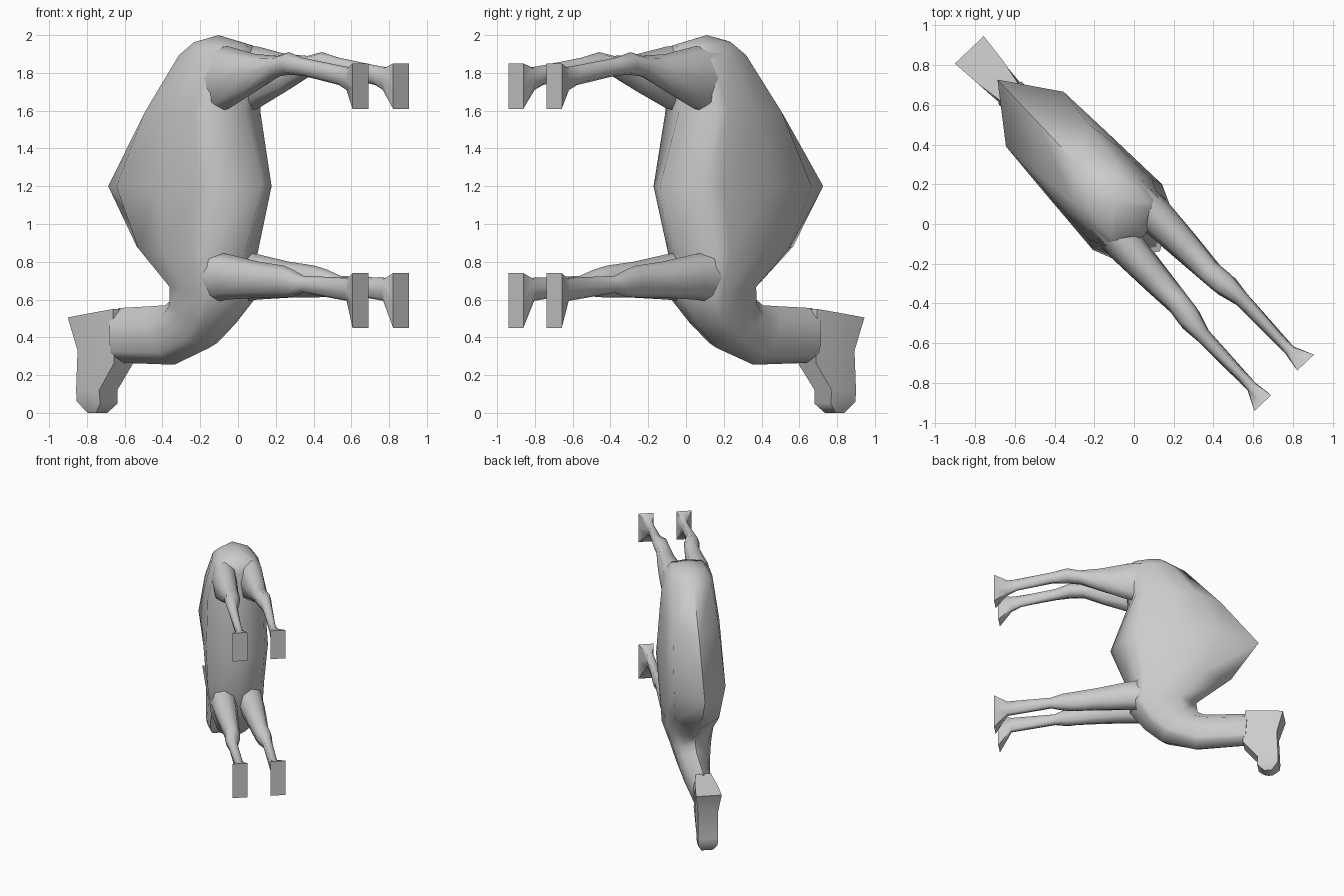
import bpy, bmesh, math

cube = bpy.data.objects.get("Cube")
if cube:
    bpy.data.objects.remove(cube)

# Axes of the animal: u runs from hooves to hump, w is sideways, z runs muzzle to rump
ANGLE = math.radians(43.4)
CA, SA = math.cos(ANGLE), math.sin(ANGLE)


def place(u, w, z):
    return (-SA * u + CA * w, CA * u + SA * w, z)


grey = bpy.data.materials.new("plain_grey")
grey.use_nodes = True
GREY = (0.6, 0.6, 0.6, 1)
grey.diffuse_color = GREY
grey.node_tree.nodes["Principled BSDF"].inputs["Base Color"].default_value = GREY


def loft(name, rings, start_tip=None, sharp=60):
    """Skin a list of equal rings of (u, w, z) points, capping both ends."""
    bm = bmesh.new()
    rows = [[bm.verts.new(place(*p)) for p in ring] for ring in rings]
    n = len(rows[0])
    for a, b in zip(rows, rows[1:]):
        for i in range(n):
            j = (i + 1) % n
            bm.faces.new((a[i], a[j], b[j], b[i]))
    if start_tip:
        tip = bm.verts.new(place(*start_tip))
        for i in range(n):
            bm.faces.new((rows[0][i], rows[0][(i + 1) % n], tip))
    else:
        bm.faces.new(rows[0])
    bm.faces.new(rows[-1])
    bmesh.ops.recalc_face_normals(bm, faces=bm.faces)
    mesh = bpy.data.meshes.new(name)
    bm.to_mesh(mesh)
    bm.free()
    mesh.materials.append(grey)
    obj = bpy.data.objects.new(name, mesh)
    bpy.context.collection.objects.link(obj)
    bpy.ops.object.select_all(action='DESELECT')
    obj.select_set(True)
    bpy.context.view_layer.objects.active = obj
    bpy.ops.object.shade_smooth_by_angle(angle=math.radians(sharp))
    return obj


def body_ring(top, bottom, shoulder, mid, flank, low):
    """Mirrored ring between a ridge point and a belly point."""
    side = []
    for t, w in ((0.23, shoulder), (0.5, mid), (0.8, flank), (0.88, low)):
        u = top[0] + (bottom[0] - top[0]) * t
        z = top[1] + (bottom[1] - top[1]) * t
        side.append((u, w, z))
    mirror = [(u, -w, z) for u, w, z in reversed(side)]
    return [(top[0], 0, top[1])] + side + [(bottom[0], 0, bottom[1])] + mirror


# Trunk, chest and neck
trunk = [
    ((0.30, 1.97), (-0.04, 1.94), 0.11, 0.13, 0.13, 0.11),
    ((0.41, 1.90), (-0.08, 1.87), 0.15, 0.18, 0.18, 0.15),
    ((0.70, 1.59), (-0.05, 1.60), 0.18, 0.21, 0.22, 0.20),
    ((1.00, 1.20), (-0.19, 1.20), 0.20, 0.22, 0.24, 0.20),
    ((0.78, 0.88), (-0.05, 0.84), 0.17, 0.20, 0.22, 0.19),
    ((0.50, 0.68), (-0.03, 0.62), 0.14, 0.18, 0.20, 0.18),
    ((0.51, 0.60), (0.09, 0.46), 0.11, 0.15, 0.15, 0.12),
    ((0.56, 0.57), (0.22, 0.345), 0.09, 0.13, 0.12, 0.10),
    ((0.66, 0.565), (0.49, 0.255), 0.08, 0.10, 0.09, 0.07),
    ((0.92, 0.555), (0.90, 0.265), 0.07, 0.08, 0.075, 0.065),
]
loft("body_and_neck", [body_ring(*r) for r in trunk], start_tip=(0.15, 0, 2.0))

# Head: each ring has a throat side and a brow side as (u, z, half width)
head = [
    ((0.90, 0.55, 0.06), (1.206, 0.505, 0.10)),
    ((0.88, 0.265, 0.07), (1.155, 0.33, 0.077)),
    ((1.00, 0.12, 0.066), (1.165, 0.12, 0.078)),
    ((0.995, 0.05, 0.064), (1.165, 0.06, 0.074)),
    ((1.05, 0.0, 0.04), (1.11, 0.0, 0.045)),
]


def head_ring(back, front):
    mid = [(a + b) / 2 for a, b in zip(back, front)]
    mid[2] += 0.006
    pts = [back, mid, front]
    return [(u, w, z) for u, z, w in pts] + [(u, -w, z) for u, z, w in reversed(pts)]


loft("head", [head_ring(*r) for r in head])


def leg_ring(u, z0, z1, w0, w1, corner=0.74):
    """Eight-sided ring; corner 1 makes it square."""
    c = corner
    shape = ((1, 0), (c, c), (0, 1), (-c, c), (-1, 0), (-c, -c), (0, -1), (c, -c))
    zc, wc, hz, hw = (z0 + z1) / 2, (w0 + w1) / 2, (z1 - z0) / 2, (w1 - w0) / 2
    return [(u, wc + hw * a, zc + hz * b) for a, b in shape]


# Legs with hooves, from the body outward
front_leg = [
    (0.16, 0.58, 0.86, 0.02, 0.20),
    (-0.04, 0.60, 0.84, 0.01, 0.20),
    (-0.28, 0.61, 0.80, 0.035, 0.185),
    (-0.47, 0.61, 0.78, 0.055, 0.170),
    (-0.55, 0.615, 0.76, 0.065, 0.183),
    (-0.65, 0.635, 0.725, 0.095, 0.172),
    (-1.00, 0.59, 0.715, 0.105, 0.160, 0.85),
    (-1.10, 0.45, 0.74, 0.090, 0.206, 1),
]
hind_leg = [
    (0.16, 1.58, 1.95, 0.02, 0.19),
    (-0.04, 1.61, 1.94, 0.01, 0.20),
    (-0.25, 1.70, 1.90, 0.035, 0.185),
    (-0.42, 1.78, 1.89, 0.050, 0.168),
    (-0.52, 1.79, 1.91, 0.060, 0.180),
    (-0.64, 1.785, 1.88, 0.095, 0.172),
    (-0.92, 1.735, 1.84, 0.105, 0.158),
    (-1.00, 1.70, 1.83, 0.105, 0.160, 0.85),
    (-1.10, 1.61, 1.85, 0.090, 0.206, 1),
]
for leg_name, rows in (("front_leg", front_leg), ("hind_leg", hind_leg)):
    for side_name, s in (("left", 1), ("right", -1)):
        rings = [[(u, s * w, z) for u, w, z in leg_ring(*r)] for r in rows]
        loft(leg_name + "_" + side_name, rings)
